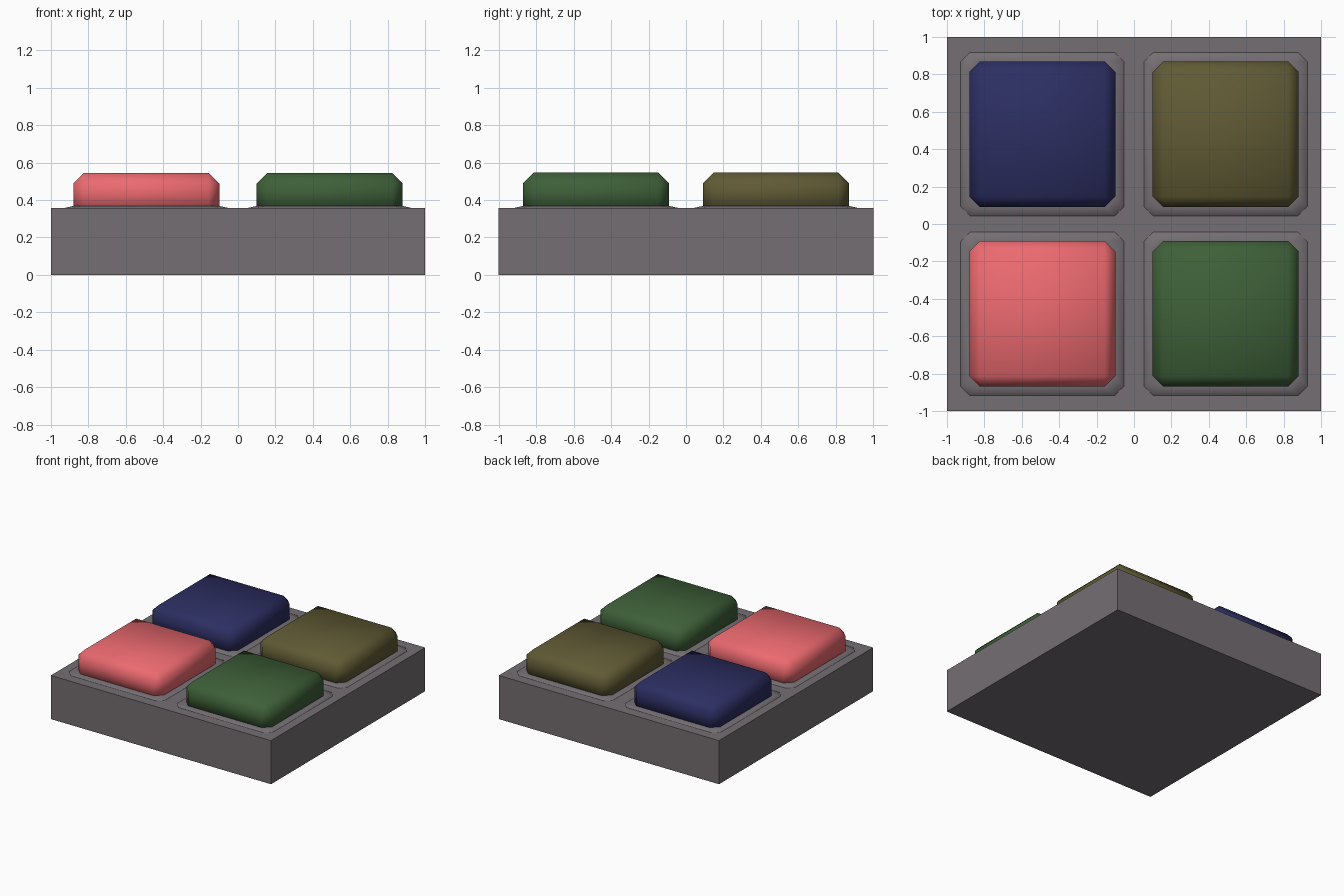
import bpy, bmesh

if "Cube" in bpy.data.objects:
    bpy.data.objects.remove(bpy.data.objects["Cube"])

BASE_TOP = 0.358


def srgb(r, g, b):
    return tuple((c / 255 / 12.92) if c < 11 else ((c / 255 + 0.055) / 1.055) ** 2.4
                 for c in (r, g, b)) + (1.0,)


def material(name, rgb):
    mat = bpy.data.materials.new(name)
    mat.diffuse_color = srgb(*rgb)
    mat.use_nodes = True
    mat.node_tree.nodes["Principled BSDF"].inputs["Base Color"].default_value = mat.diffuse_color
    return mat


def ring(bm, cx, cy, half, cut, z):
    """Square ring with chamfered corners."""
    k = half - cut
    pts = [(half, -k), (half, k), (k, half), (-k, half),
           (-half, k), (-half, -k), (-k, -half), (k, -half)]
    return [bm.verts.new((cx + x, cy + y, z)) for x, y in pts]


def loft(name, cx, cy, sections, mat, smooth=True):
    """Stack chamfered square sections (half width, cut, z) into a closed solid."""
    bm = bmesh.new()
    rings = [ring(bm, cx, cy, *s) for s in sections]
    for a, b in zip(rings, rings[1:]):
        for i in range(8):
            j = (i + 1) % 8
            bm.faces.new((a[i], a[j], b[j], b[i]))
    bm.faces.new(rings[-1])
    bm.faces.new(rings[0][::-1])
    bmesh.ops.remove_doubles(bm, verts=bm.verts, dist=1e-5)
    bmesh.ops.recalc_face_normals(bm, faces=bm.faces)
    me = bpy.data.meshes.new(name)
    bm.to_mesh(me)
    bm.free()
    for p in me.polygons:
        p.use_smooth = smooth
    me.materials.append(mat)
    ob = bpy.data.objects.new(name, me)
    bpy.context.collection.objects.link(ob)
    return ob


# Square base slab
grey = material("base_grey", (116, 110, 114))
bpy.ops.mesh.primitive_cube_add(size=1, location=(0, 0, BASE_TOP / 2))
base = bpy.context.object
base.name = "base"
base.scale = (2, 2, BASE_TOP)
base.data.materials.append(grey)

# Four coloured pads, each rising from a shallow sloped collar
pads = [("front_left", -1, -1, (236, 106, 112)),
        ("front_right", 1, -1, (62, 96, 56)),
        ("back_left", -1, 1, (44, 46, 98)),
        ("back_right", 1, 1, (96, 90, 52))]
for side, sx, sy, rgb in pads:
    cx, cy = sx * 0.49, sy * 0.48
    loft(side + "_collar", cx, cy,
         [(0.44, 0.05, 0.352), (0.437, 0.05, BASE_TOP), (0.392, 0.05, 0.368)], grey)
    loft(side + "_pad", cx, cy,
         [(0.39, 0.057, 0.34), (0.39, 0.057, 0.489), (0.333, 0.0, 0.546)],
         material(side + "_colour", rgb))
